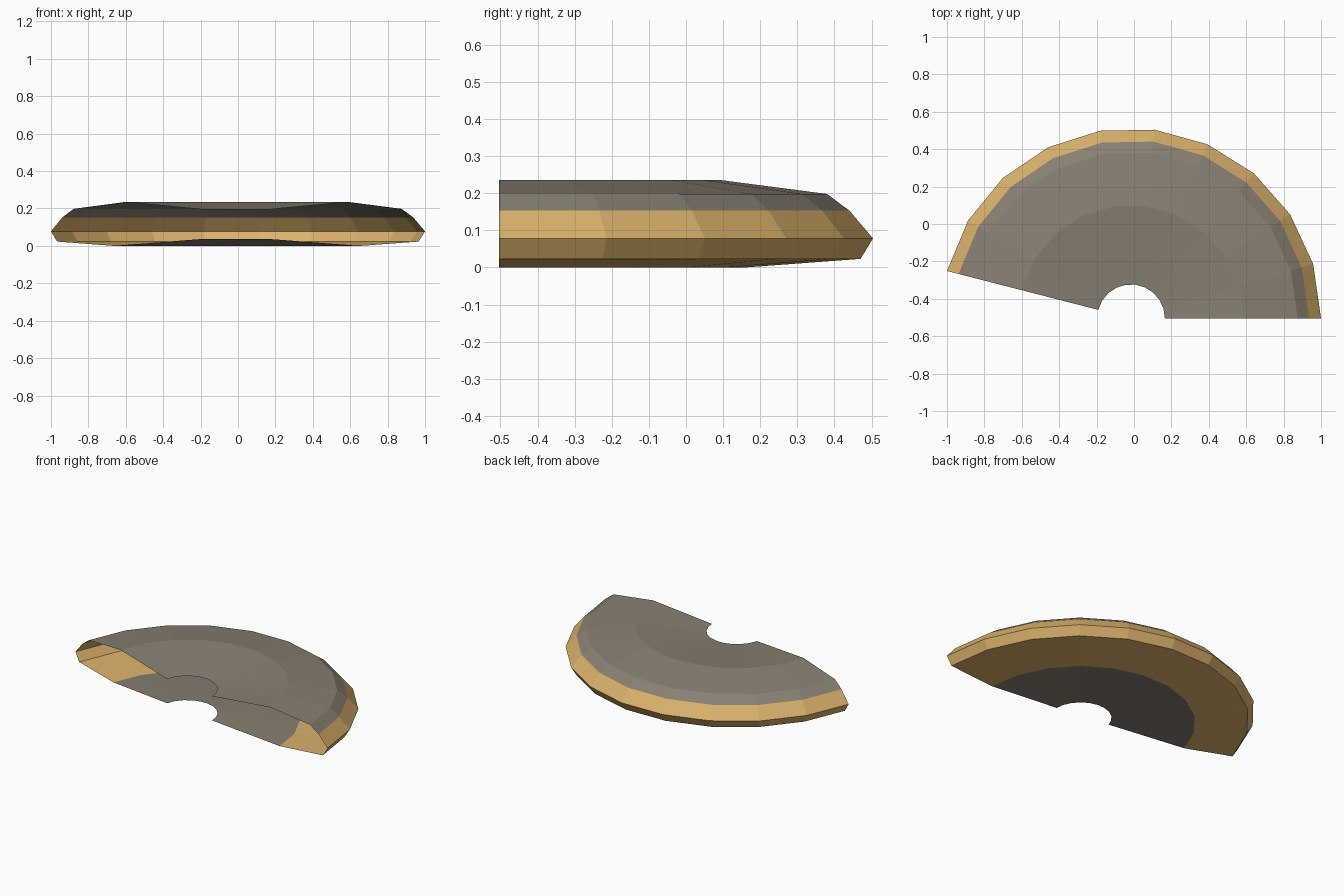
import bpy, bmesh, math

if "Cube" in bpy.data.objects:
    bpy.data.objects.remove(bpy.data.objects["Cube"])

SEGMENTS = 10
SWEEP = math.radians(165.6)
CX, CY = -0.016, -0.504      # axis of the revolve

def material(name, rgb):
    m = bpy.data.materials.new(name)
    m.diffuse_color = (*rgb, 1)
    m.use_nodes = True
    m.node_tree.nodes["Principled BSDF"].inputs["Base Color"].default_value = m.diffuse_color
    return m

GREY = material("warm_grey", (0.25, 0.216, 0.168))
GOLD = material("gold", (0.71, 0.445, 0.148))

# Cross-section (radius, height) from the upper hub edge, over the rim, to the lower hub edge
PROFILE = [(0.181, 0.195), (0.605, 0.235), (0.891, 0.198), (0.952, 0.153),
           (1.016, 0.078), (0.982, 0.023), (0.67, 0.0), (0.181, 0.037)]
GOLD_BANDS = (3, 4, 5)       # profile spans around the rim

def revolved_shell(name):
    bm = bmesh.new()
    rings = []
    for i in range(SEGMENTS + 1):
        a = SWEEP * i / SEGMENTS
        rings.append([bm.verts.new((CX + r * math.cos(a), CY + r * math.sin(a), z))
                      for r, z in PROFILE])
    for r0, r1 in zip(rings, rings[1:]):
        for j in range(len(PROFILE) - 1):
            f = bm.faces.new((r0[j], r0[j + 1], r1[j + 1], r1[j]))
            f.material_index = int(j in GOLD_BANDS)
    # Outward normals on the open shell
    bm.normal_update()
    bm.faces.ensure_lookup_table()
    if bm.faces[0].normal.z < 0:
        bmesh.ops.reverse_faces(bm, faces=bm.faces[:])
    me = bpy.data.meshes.new(name)
    bm.to_mesh(me)
    bm.free()
    me.materials.append(GREY)
    me.materials.append(GOLD)
    ob = bpy.data.objects.new(name, me)
    bpy.context.collection.objects.link(ob)
    return ob

# Open, dished partial ring
revolved_shell("partial_ring_shell")
